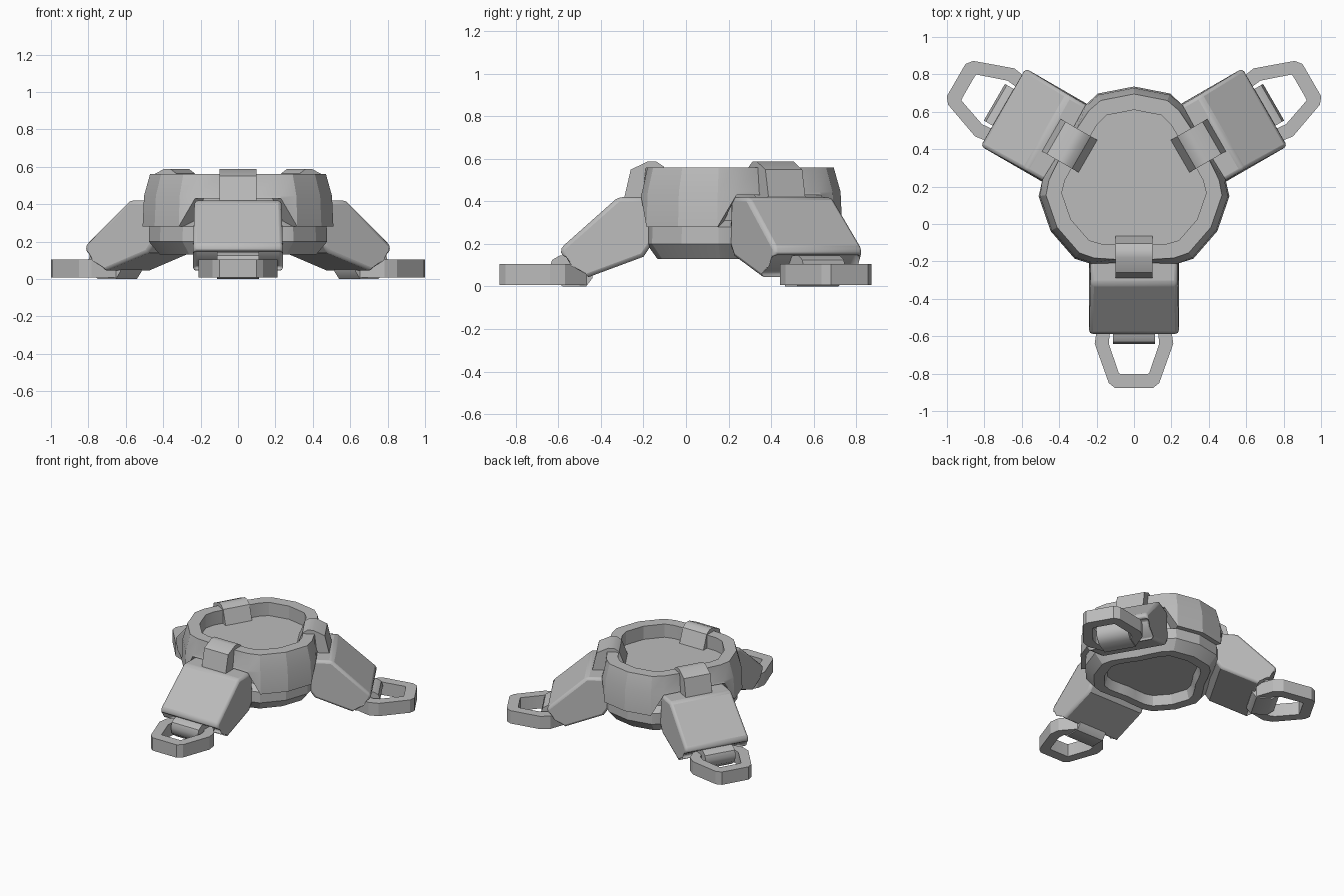
import bpy, bmesh
from math import radians, sin, cos
from mathutils import Matrix

cube = bpy.data.objects.get("Cube")
if cube:
    bpy.data.objects.remove(cube, do_unlink=True)

CENTRE_Y = 0.22
grey = bpy.data.materials.new("plain grey")
grey.use_nodes = True
grey.diffuse_color = (0.5, 0.5, 0.5, 1)
grey.node_tree.nodes["Principled BSDF"].inputs["Base Color"].default_value = grey.diffuse_color


def finish(bm, name, turn=0, angle=30, bevel=0, segments=1):
    """Turn a bmesh into a placed, shaded object."""
    bmesh.ops.recalc_face_normals(bm, faces=bm.faces)
    mesh = bpy.data.meshes.new(name)
    bm.to_mesh(mesh)
    bm.free()
    mesh.materials.append(grey)
    ob = bpy.data.objects.new(name, mesh)
    bpy.context.collection.objects.link(ob)
    ob.matrix_world = Matrix.Translation((0, CENTRE_Y, 0)) @ Matrix.Rotation(radians(turn), 4, 'Z')
    if bevel:
        mod = ob.modifiers.new("bevel", 'BEVEL')
        mod.width, mod.segments, mod.angle_limit = bevel, segments, radians(40)
    bpy.ops.object.select_all(action='DESELECT')
    ob.select_set(True)
    bpy.context.view_layer.objects.active = ob
    bpy.ops.object.shade_smooth_by_angle(angle=radians(angle))
    return ob


def bridge(bm, rings, closed=False):
    """Skin a list of vertex rings; closed joins the last to the first."""
    pairs = list(zip(rings, rings[1:])) + ([(rings[-1], rings[0])] if closed else [])
    for a, b in pairs:
        n = len(a)
        for i in range(n):
            j = (i + 1) % n
            bm.faces.new((a[i], a[j], b[j], b[i]))


def side_extrude(points, half):
    """Extrude an (outward distance, height) outline across x."""
    bm = bmesh.new()
    rings = [[bm.verts.new((s * half, -r, z)) for r, z in points] for s in (-1, 1)]
    bridge(bm, rings)
    bm.faces.new(rings[0])
    bm.faces.new(rings[1])
    return bm


# Columns of one third of the housing: angle from leg, then radii and lower edge
ANGLES = [-38, -28, -13, 0, 13, 28, 38, 60]
LOW = {0: .42, 13: .44, 28: .49, 38: .515, 60: .515}
TOP = {0: .41, 13: .42, 28: .455, 38: .475, 60: .475}
INNER = {0: .33, 13: .337, 28: .37, 38: .39, 60: .39}
COLUMNS = [(abs(a), radians(a + t - 90)) for t in (0, 120, 240) for a in ANGLES]


def loop_verts(bm, radius, height):
    """A ring of housing columns; radius and height are functions of angle."""
    return [bm.verts.new((radius(a) * cos(t), radius(a) * sin(t), height(a))) for a, t in COLUMNS]


# Upper shell with raised notches above the legs
bm = bmesh.new()
lower = lambda a: .43 if a < 30 else .28
bridge(bm, [
    loop_verts(bm, lambda a: LOW[a], lower),
    loop_verts(bm, lambda a: LOW[a] * .985, lambda a: .445),
    loop_verts(bm, lambda a: TOP[a], lambda a: .56),
    loop_verts(bm, lambda a: INNER[a], lambda a: .56),
    loop_verts(bm, lambda a: INNER[a], lower)], closed=True)
finish(bm, "upper_shell", angle=20)

# Core body: floor of the dish, chamfered skirt and recessed underside
bm = bmesh.new()
rings = [loop_verts(bm, lambda a, k=k: LOW[a] * k, lambda a, z=z: z) for k, z in (
    (.8, .46), (.8, .31), (.93, .28), (.935, .2), (.82, .13), (.68, .13), (.64, .2))]
bridge(bm, rings)
bm.faces.new(rings[0])
bm.faces.new(rings[-1])
finish(bm, "core_body", angle=20)

# Parts outlined as outward distance and height
LEG = [(.38, .42), (.54, .42), (.81, .18), (.805, .14), (.77, .09), (.69, .04), (.42, .14), (.38, .2)]
CLIP = [(.39, .42), (.51, .42), (.48, .55), (.40, .588), (.36, .588), (.325, .565), (.285, .46), (.33, .455)]
STRAP = [(.66, .15), (.815, .145), (.85, .125), (.862, .09), (.85, .04), (.8, 0), (.69, 0), (.66, .04)]
# Half outlines of the foot loop as half width and outward distance
FOOT_OUT = [(.11, .685), (.20, .79), (.21, .86), (.135, 1.07), (.10, 1.098)]
FOOT_IN = [(.08, .75), (.13, .81), (.135, .86), (.08, 1.02), (.06, 1.022)]

for name, turn in (("front", 0), ("back_left", 120), ("back_right", 240)):
    # Leg, narrower at the top, with a sunken end face
    bm = side_extrude(LEG, .24)
    for v in bm.verts:
        if v.co.z > .4:
            v.co.x *= .97
    end = [f for f in bm.faces if len(f.verts) == 4 and
           all(v.co.y < -.68 and v.co.z < .15 for v in f.verts)]
    bmesh.ops.inset_region(bm, faces=end, thickness=.03, depth=0)
    bmesh.ops.translate(bm, verts=list({v for f in end for v in f.verts}), vec=(0, .04, .02))
    finish(bm, name + "_leg", turn, 30, .022, 2)

    # Clip holding the leg over the rim
    finish(side_extrude(CLIP, .1), name + "_clip", turn, 35)

    # Strap gripping the foot loop
    finish(side_extrude(STRAP, .113), name + "_strap", turn, 40)

    # Open foot loop
    bm = bmesh.new()
    rings = []
    for half, z in ((FOOT_OUT, .008), (FOOT_OUT, .105), (FOOT_IN, .105), (FOOT_IN, .008)):
        outline = half + [(-x, r) for x, r in reversed(half)]
        rings.append([bm.verts.new((x, -r, z)) for x, r in outline])
    bridge(bm, rings, closed=True)
    finish(bm, name + "_foot_loop", turn, 25)
